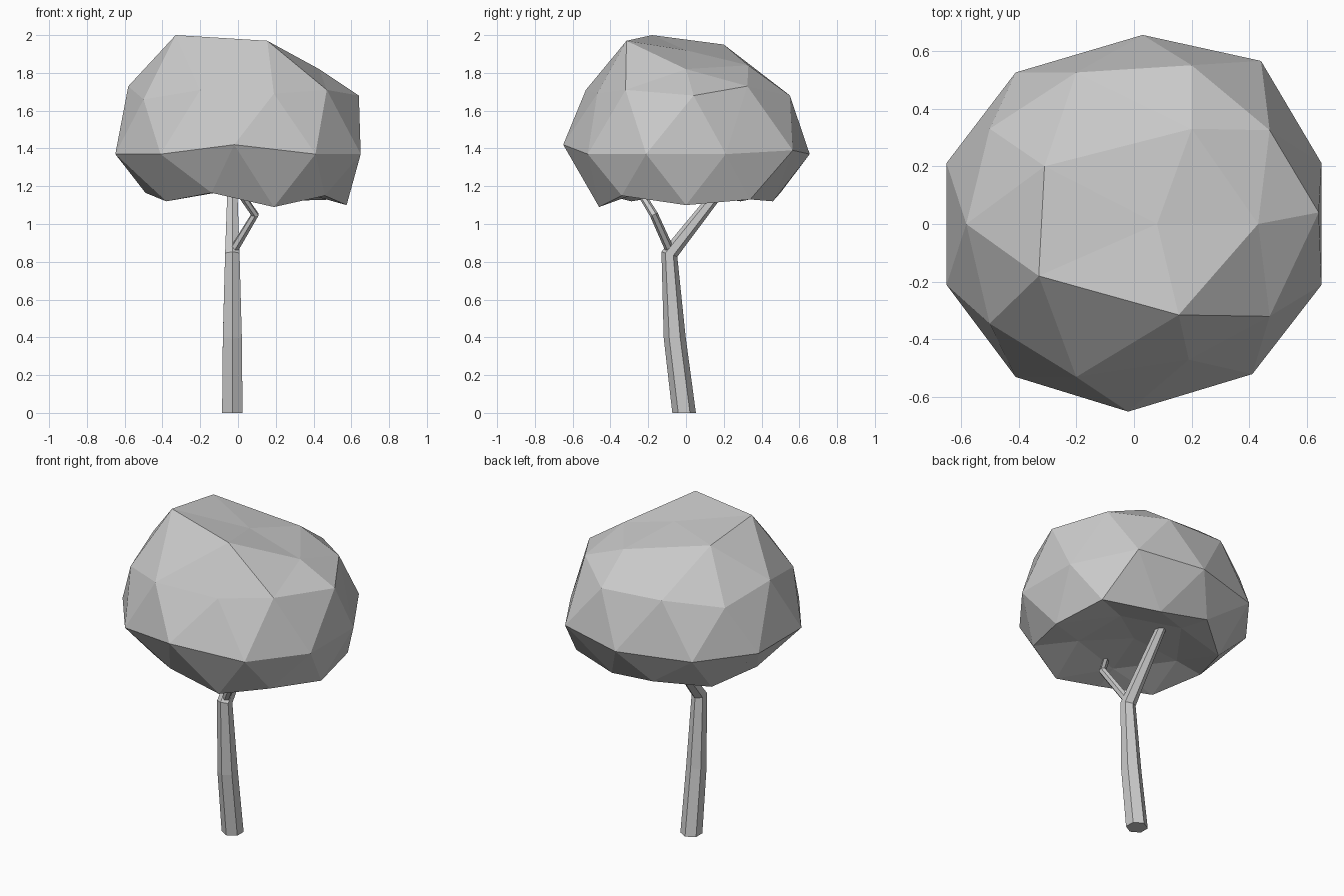
import bpy
import bmesh
from math import pi, cos, sin, hypot
from mathutils import Vector

cube = bpy.data.objects.get("Cube")
if cube:
    bpy.data.objects.remove(cube, do_unlink=True)

# One plain grey for the whole tree
GREY = (0.6, 0.6, 0.6, 1)
grey = bpy.data.materials.new("plain grey")
grey.use_nodes = True
grey.diffuse_color = GREY
bsdf = next(n for n in grey.node_tree.nodes if n.type == "BSDF_PRINCIPLED")
bsdf.inputs["Base Color"].default_value = GREY


def finish(bm, name):
    """Turn a bmesh into a flat-shaded grey object."""
    bmesh.ops.recalc_face_normals(bm, faces=bm.faces)
    mesh = bpy.data.meshes.new(name)
    bm.to_mesh(mesh)
    bm.free()
    mesh.materials.append(grey)
    obj = bpy.data.objects.new(name, mesh)
    bpy.context.collection.objects.link(obj)
    return obj


def hex_limb(name, path):
    """Capped six-sided tube through (centre, radius) stations."""
    bm = bmesh.new()
    points = [Vector(p) for p, _ in path]
    last = len(points) - 1
    rings = []
    for i, (centre, radius) in enumerate(path):
        ahead = (points[min(i + 1, last)] - points[min(i, last - 1)]).normalized()
        behind = (points[max(i, 1)] - points[max(i - 1, 0)]).normalized()
        tangent = (ahead + behind).normalized()
        if centre[2] == 0:
            tangent = Vector((0, 0, 1))      # flat foot on the ground
        side = Vector((1, 0, 0))
        side = (side - tangent * side.dot(tangent)).normalized()
        depth = tangent.cross(side)
        ring = []
        for k in range(6):
            a = pi / 2 + k * pi / 3
            ring.append(bm.verts.new(
                points[i] + radius * (side * cos(a) + depth * sin(a))))
        rings.append(ring)
    for low, high in zip(rings, rings[1:]):
        for k in range(6):
            n = (k + 1) % 6
            bm.faces.new((low[k], low[n], high[n], high[k]))
    bm.faces.new(rings[0])
    bm.faces.new(rings[-1])
    return finish(bm, name)


# Trunk bends back into the main branch
hex_limb("trunk", [
    ((-.03, -.01, 0), .0625),
    ((-.03, -.06, .4), .058),
    ((-.03, -.088, .84), .044),
    ((-.03, .22, 1.23), .028),
])

# Small crooked branch on the front side
hex_limb("side_branch", [
    ((-.03, -.08, .85), .024),
    ((.09, -.17, 1.05), .022),
    ((0, -.25, 1.18), .019),
])

# Leaf crown: faceted ball with a hollowed, flattened underside
RADIUS = .683
MIDDLE = 1.37
bm = bmesh.new()
bmesh.ops.create_icosphere(bm, subdivisions=2, radius=1)
for v in bm.verts:
    x, y, z = v.co
    if z > -.1:
        v.co = (x * RADIUS, y * RADIUS, MIDDLE + z * RADIUS)
    elif z > -.6:
        # lower rim, pulled in
        r = .52 / hypot(x, y)
        v.co = (x * r, y * r, 1.15 if z > -.5 else 1.11)
    else:
        # hollow
        v.co = (x * .6, y * .6, 1.19 if z > -.9 else 1.22)

# Uneven corners: each moves the closest corner of the regular ball
CORNERS = [
    # crown top
    (.08, 0, 1.92), (-.33, -.18, 2), (-.31, .2, 1.95),
    (.155, -.315, 1.97), (.43, 0, 1.82), (.2, .33, 1.84),
    # shoulder
    (.64, .04, 1.68), (.19, -.47, 1.69), (-.2, -.53, 1.71),
    (.47, -.32, 1.71), (.47, .325, 1.73), (.2, .55, 1.68),
    (-.2, .525, 1.7), (-.5, .33, 1.66), (-.5, -.345, 1.66),
    # widest ring
    (-.02, -.65, 1.42), (.41, -.52, 1.37), (.44, .565, 1.39),
    (.03, .655, 1.37), (-.41, .525, 1.37), (-.41, -.53, 1.37),
    # lower rim
    (.575, 0, 1.1), (.52, .34, 1.13), (.46, -.34, 1.15),
    (.19, -.46, 1.09), (.19, .46, 1.12), (-.12, .5, 1.165),
    (-.14, -.47, 1.165), (-.38, -.29, 1.12), (-.38, .29, 1.12),
    (-.49, 0, 1.165),
]
free = list(bm.verts)
for corner in CORNERS:
    target = Vector(corner)
    v = min(free, key=lambda w: (w.co - target).length)
    v.co = target
    free.remove(v)
finish(bm, "leaf_crown")
